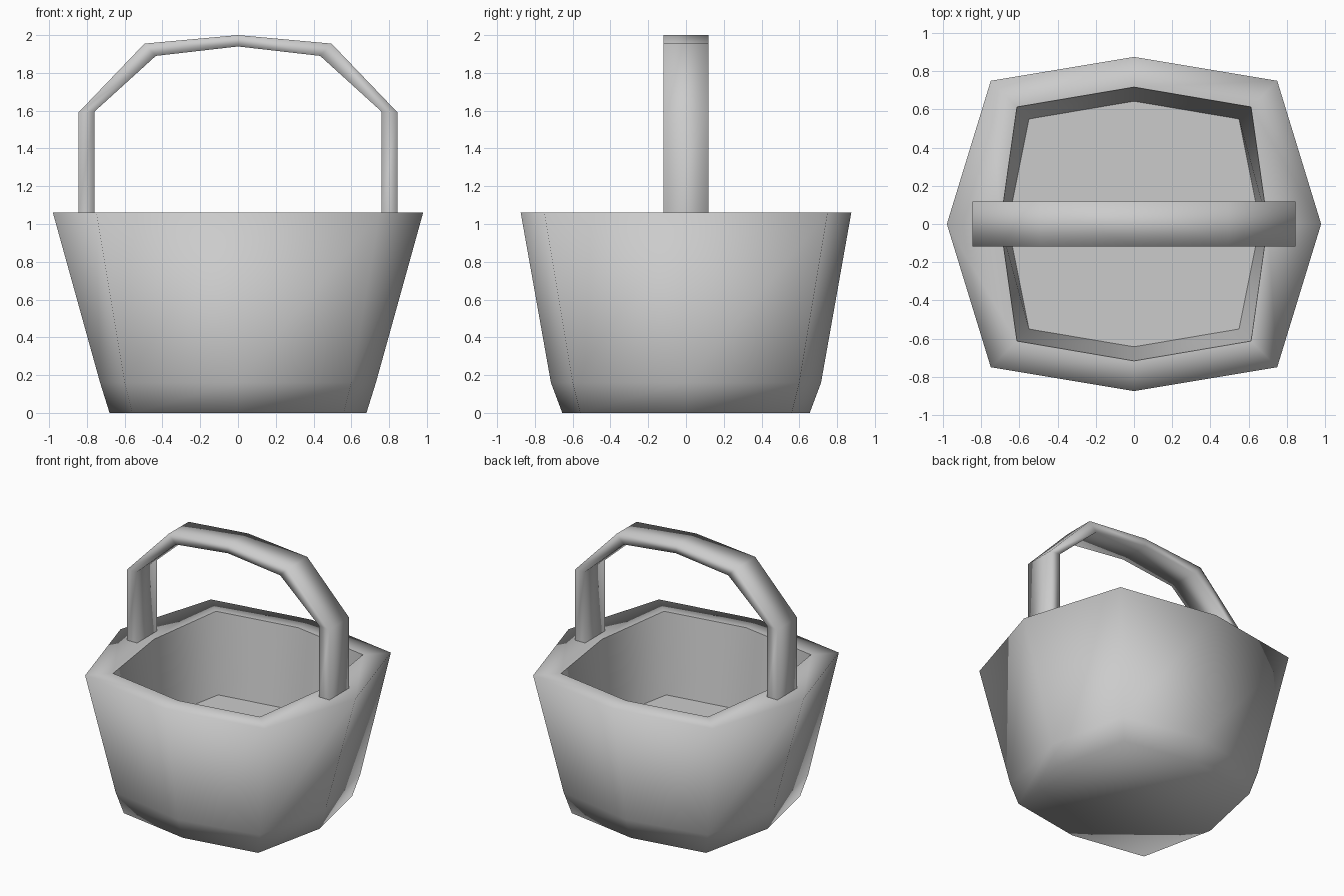
import bpy, bmesh

if "Cube" in bpy.data.objects:
    bpy.data.objects.remove(bpy.data.objects["Cube"])


def finish(bm, name):
    bmesh.ops.recalc_face_normals(bm, faces=bm.faces)
    for f in bm.faces:
        f.smooth = True
    mesh = bpy.data.meshes.new(name)
    bm.to_mesh(mesh)
    bm.free()
    obj = bpy.data.objects.new(name, mesh)
    bpy.context.collection.objects.link(obj)
    return obj


def ring(bm, side, corner, front, z):
    """Eight-sided outline given its side, corner and front reach."""
    s, c, f = side, corner, front
    pts = [(s, 0), (c, c), (0, f), (-c, c), (-s, 0), (-c, -c), (0, -f), (c, -c)]
    return [bm.verts.new((x, y, z)) for x, y in pts]


def bridge(bm, a, b):
    n = len(a)
    for i in range(n):
        j = (i + 1) % n
        bm.faces.new((a[i], a[j], b[j], b[i]))


# Bucket: foot, outer wall, flat rim, inner wall and raised floor
bm = bmesh.new()
profile = [
    (0.68, 0.56, 0.655, 0.0),
    (0.73, 0.60, 0.715, 0.16),
    (0.98, 0.75, 0.875, 1.06),
    (0.70, 0.613, 0.717, 1.06),
    (0.66, 0.55, 0.643, 0.47),
]
rings = [ring(bm, *p) for p in profile]
for a, b in zip(rings, rings[1:]):
    bridge(bm, a, b)
bm.faces.new(rings[0])
bm.faces.new(rings[-1])
# Crisp inner rim and floor outline
for loop in rings[3:]:
    for i in range(8):
        bm.edges.get((loop[i], loop[(i + 1) % 8])).smooth = False
finish(bm, "bucket")

# Handle: flat strap bent over the bucket, as (outer x, z, inner x, z)
half = [(0.845, 1.06, 0.76, 1.06), (0.845, 1.59, 0.76, 1.595),
        (0.495, 1.955, 0.435, 1.89)]
path = half + [(0, 2.0, 0, 1.94)]
path += [(-ox, oz, -ix, iz) for ox, oz, ix, iz in reversed(half)]
W = 0.118
bm = bmesh.new()
sections = []
for ox, oz, ix, iz in path:
    pts = [(ox, -W, oz), (ox, W, oz), (ix, W, iz), (ix, -W, iz)]
    sections.append([bm.verts.new(p) for p in pts])
for a, b in zip(sections, sections[1:]):
    bridge(bm, a, b)
finish(bm, "handle")
